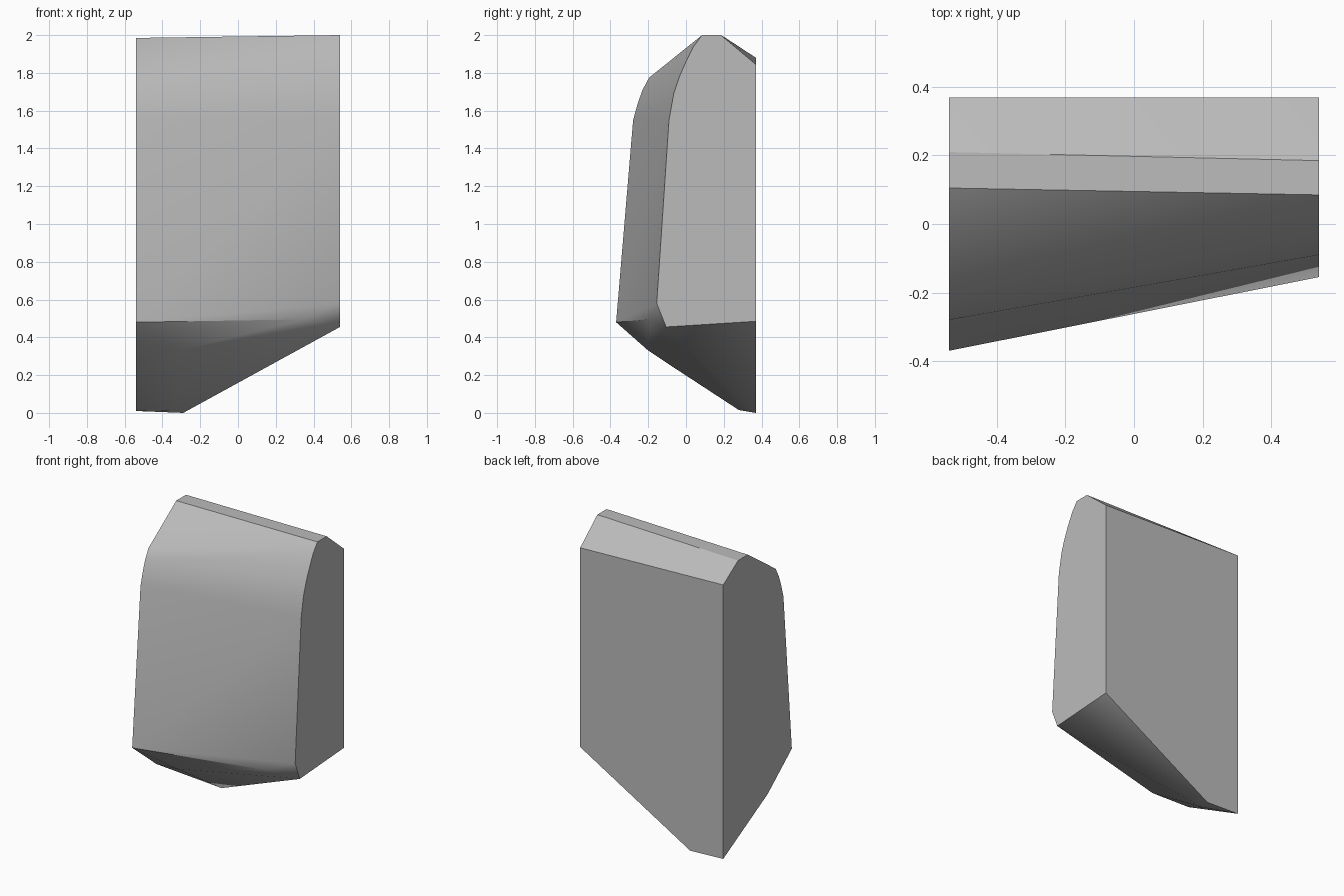
import bpy
import bmesh
import math

cube = bpy.data.objects.get("Cube")
if cube:
    bpy.data.objects.remove(cube, do_unlink=True)

END = 0.54

# Outlines of the two flat ends as (y, z)
deep_end = [(0.37, 0.01), (0.37, 1.88), (0.21, 1.985), (0.105, 1.985),
            (-0.195, 1.775), (-0.23, 1.71), (-0.255, 1.64), (-0.28, 1.55),
            (-0.37, 0.48), (-0.11, 0.27)]
shallow_end = [(0.37, 0.485), (0.37, 1.845), (0.185, 2.0), (0.085, 2.0),
               (0.04, 1.94), (0.0, 1.86), (-0.035, 1.78), (-0.065, 1.69),
               (-0.09, 1.55), (-0.155, 0.58), (-0.105, 0.455)]

# Corners of the chipped underside between the ends
chips = [(0.35, -0.19, 0.495), (-0.32, -0.2, 0.33),
         (-0.32, 0.28, 0.015), (-0.29, 0.37, 0.0)]

points = ([(-END, y, z) for y, z in deep_end]
          + [(END, y, z) for y, z in shallow_end] + chips)

# Stone block wrapped around the outlines
bm = bmesh.new()
for p in points:
    bm.verts.new(p)
hull = bmesh.ops.convex_hull(bm, input=bm.verts[:])
loose = {g for g in hull["geom_interior"] + hull["geom_unused"]
         if isinstance(g, bmesh.types.BMVert)}
bmesh.ops.delete(bm, geom=list(loose), context="VERTS")
bmesh.ops.dissolve_limit(bm, angle_limit=math.radians(0.5),
                         verts=bm.verts[:], edges=bm.edges[:])
bmesh.ops.recalc_face_normals(bm, faces=bm.faces[:])

mesh = bpy.data.meshes.new("stone_block")
bm.to_mesh(mesh)
bm.free()
block = bpy.data.objects.new("stone_block", mesh)
bpy.context.collection.objects.link(block)

# Plain grey stone
grey = bpy.data.materials.new("stone_grey")
grey.use_nodes = True
colour = (0.5, 0.5, 0.5, 1.0)
grey.diffuse_color = colour
grey.node_tree.nodes["Principled BSDF"].inputs["Base Color"].default_value = colour
mesh.materials.append(grey)

# Soft curves with crisp edges
bpy.ops.object.select_all(action="DESELECT")
block.select_set(True)
bpy.context.view_layer.objects.active = block
bpy.ops.object.shade_smooth_by_angle(angle=math.radians(30))
